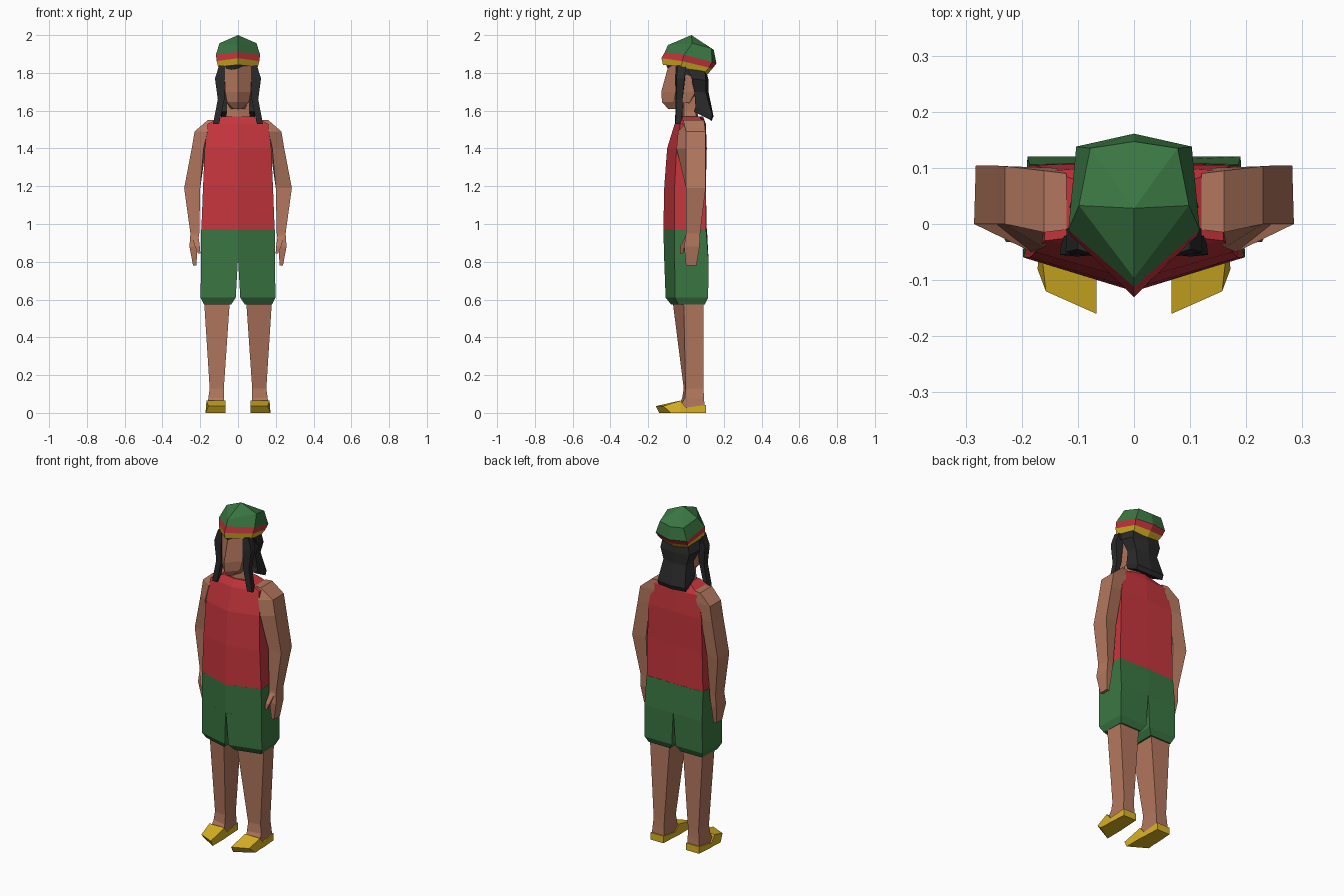
import bpy, bmesh


def material(name, r, g, b):
    m = bpy.data.materials.new(name)
    m.diffuse_color = (r, g, b, 1)
    return m


SKIN = material("brown skin", .45, .185, .112)
RED = material("red cloth", .56, .036, .046)
GREEN = material("green cloth", .042, .18, .054)
YELLOW = material("yellow", .70, .45, .017)
BLACK = material("black hair", .023, .023, .024)


def level(z, *pts):
    """Horizontal ring at one height."""
    return [(x, y, z) for x, y in pts]


def whole(half):
    """Close a half ring (front centre to back centre) by mirroring it."""
    return half + [(-x, y, z) for x, y, z in half[-2:0:-1]]


def body(z, front, sf, sb, back):
    return whole(level(z, (0, front), sf, sb, (0, back)))


def loft(name, rings, mats, pair=False, apex=None):
    """Skin rings with faces; mats may hold one material per band."""
    mats = mats if isinstance(mats, list) else [mats]
    slots = list(dict.fromkeys(mats))
    bm = bmesh.new()
    for s in ((1, -1) if pair else (1,)):
        vs = [[bm.verts.new((x * s, y, z)) for x, y, z in r] for r in rings]
        n = len(vs[0])
        for k in range(len(vs) - 1):
            for i in range(n):
                j = (i + 1) % n
                f = bm.faces.new((vs[k][i], vs[k][j], vs[k + 1][j], vs[k + 1][i]))
                f.material_index = slots.index(mats[min(k, len(mats) - 1)])
        bm.faces.new(vs[0])
        if apex:
            tip = bm.verts.new(apex)
            for i in range(n):
                f = bm.faces.new((vs[-1][i], vs[-1][(i + 1) % n], tip))
                f.material_index = slots.index(mats[-1])
        else:
            bm.faces.new(vs[-1]).material_index = slots.index(mats[-1])
    bmesh.ops.recalc_face_normals(bm, faces=bm.faces)
    me = bpy.data.meshes.new(name)
    bm.to_mesh(me)
    bm.free()
    for m in slots:
        me.materials.append(m)
    ob = bpy.data.objects.new(name, me)
    bpy.context.collection.objects.link(ob)
    return ob


# Sleeveless shirt
loft("shirt", [
    body(.97, -.12, (.194, -.06), (.185, .105), .11),
    body(1.2, -.115, (.185, -.06), (.18, .105), .105),
    body(1.4, -.10, (.176, -.05), (.175, .105), .11),
    body(1.53, -.06, (.16, -.03), (.15, .095), .105),
    body(1.57, -.035, (.08, -.02), (.08, .07), .09)], RED)

# Shorts: joined above, split legs below with a bevelled hem
loft("shorts_top", [
    body(.80, -.115, (.196, -.06), (.19, .12), .12),
    body(.972, -.12, (.195, -.06), (.186, .106), .111)], GREEN)
loft("shorts_legs", [
    level(.575, (.035, -.08), (.18, -.04), (.175, .10), (.035, .10)),
    level(.61, (.012, -.108), (.198, -.058), (.19, .117), (.012, .117)),
    level(.80, (.001, -.115), (.196, -.06), (.19, .12), (.001, .12))],
    GREEN, pair=True)

# Legs with instep
loft("legs", [
    level(.02, (.073, -.045), (.162, -.04), (.157, .10), (.078, .10)),
    level(.08, (.073, -.02), (.157, -.005), (.153, .095), (.078, .095)),
    level(.13, (.075, -.012), (.15, -.002), (.148, .093), (.078, .093)),
    level(.57, (.045, -.068), (.178, -.012), (.172, .092), (.045, .092)),
    level(.62, (.045, -.068), (.178, -.012), (.172, .092), (.045, .092))],
    SKIN, pair=True)

# Slip-on sandals, heel to toe
def shoe_ring(y, x0, x1, top):
    return [(x0, y, 0), (x0, y, top), (x1, y, top), (x1, y, 0)]


loft("sandals", [
    shoe_ring(.106, .075, .16, .042), shoe_ring(0, .07, .168, .028),
    shoe_ring(-.03, .067, .167, .065),
    [(.067, -.142, 0), (.067, -.16, .036), (.157, -.12, .036), (.172, -.08, 0)]],
    YELLOW, pair=True)

# Arms and hands
loft("arms", [
    level(1.55, (.16, -.015), (.16, .095), (.12, .09), (.12, -.01)),
    level(1.49, (.23, 0), (.23, .103), (.14, .10), (.162, -.042)),
    level(1.40, (.245, 0), (.245, .104), (.17, .10), (.182, -.05)),
    level(1.19, (.285, 0), (.282, .104), (.20, .09), (.20, 0)),
    level(.95, (.252, 0), (.247, .075), (.205, .07), (.205, 0)),
    level(.88, (.257, -.01), (.25, .072), (.215, .07), (.215, -.01)),
    level(.78, (.238, 0), (.238, .055), (.22, .055), (.22, 0))],
    SKIN, pair=True)
loft("thumbs", [
    level(.94, (.245, -.0), (.24, .03), (.21, .03), (.21, 0)),
    level(.88, (.228, -.032), (.225, -.008), (.205, -.005), (.202, -.03)),
    level(.845, (.212, -.033), (.21, -.015), (.199, -.015), (.199, -.033))],
    SKIN, pair=True)

# Neck and head
loft("neck", [
    body(1.52, -.03, (.07, -.01), (.065, .06), .07),
    body(1.60, -.03, (.06, -.01), (.05, .05), .06),
    body(1.72, -.03, (.06, -.01), (.05, .05), .06)], SKIN)
loft("head", [
    body(1.61, -.095, (.02, -.08), (.04, -.01), 0),
    body(1.645, -.127, (.058, -.065), (.06, .02), .03),
    body(1.70, -.131, (.068, -.055), (.07, .05), .07),
    body(1.85, -.09, (.074, -.045), (.078, .06), .08)], SKIN)

# Hair: band under the hat, back hair and side locks
loft("hair_band", [
    whole([(0, -.098, 1.825), (.098, -.02, 1.80), (.085, .09, 1.76), (0, .105, 1.76)]),
    whole([(0, -.112, 1.86), (.10, -.02, 1.85), (.085, .10, 1.82), (0, .11, 1.81)])],
    BLACK)
loft("back_hair", [
    whole([(0, .045, 1.60), (.085, .042, 1.595), (.09, .13, 1.55), (0, .135, 1.545)]),
    whole([(0, .05, 1.62), (.095, .05, 1.62), (.09, .14, 1.575), (0, .146, 1.57)]),
    whole([(0, .04, 1.70), (.082, .045, 1.70), (.075, .105, 1.695), (0, .12, 1.695)]),
    whole([(0, .03, 1.77), (.115, .03, 1.77), (.095, .105, 1.76), (0, .12, 1.76)]),
    whole([(0, .01, 1.82), (.10, .01, 1.82), (.085, .10, 1.81), (0, .11, 1.80)])],
    BLACK)
loft("side_locks", [
    level(1.53, (.10, -.058), (.132, -.055), (.128, -.022), (.105, -.02)),
    level(1.66, (.072, -.055), (.107, -.052), (.105, -.018), (.075, -.018)),
    level(1.77, (.07, -.058), (.122, -.05), (.120, -.008), (.072, -.005)),
    level(1.84, (.07, -.055), (.10, -.045), (.10, 0), (.07, 0))],
    BLACK, pair=True)

# Striped knitted hat
loft("hat", [
    whole([(0, -.122, 1.843), (.105, -.025, 1.832), (.083, .098, 1.80), (0, .112, 1.79)]),
    whole([(0, -.13, 1.878), (.113, -.02, 1.862), (.095, .122, 1.828), (0, .138, 1.82)]),
    whole([(0, -.112, 1.91), (.117, -.01, 1.896), (.103, .138, 1.858), (0, .161, 1.85)]),
    whole([(0, -.096, 1.947), (.098, .033, 1.957), (.078, .135, 1.93), (0, .147, 1.922)])],
    [YELLOW, RED, GREEN], apex=(0, .028, 2.0))
